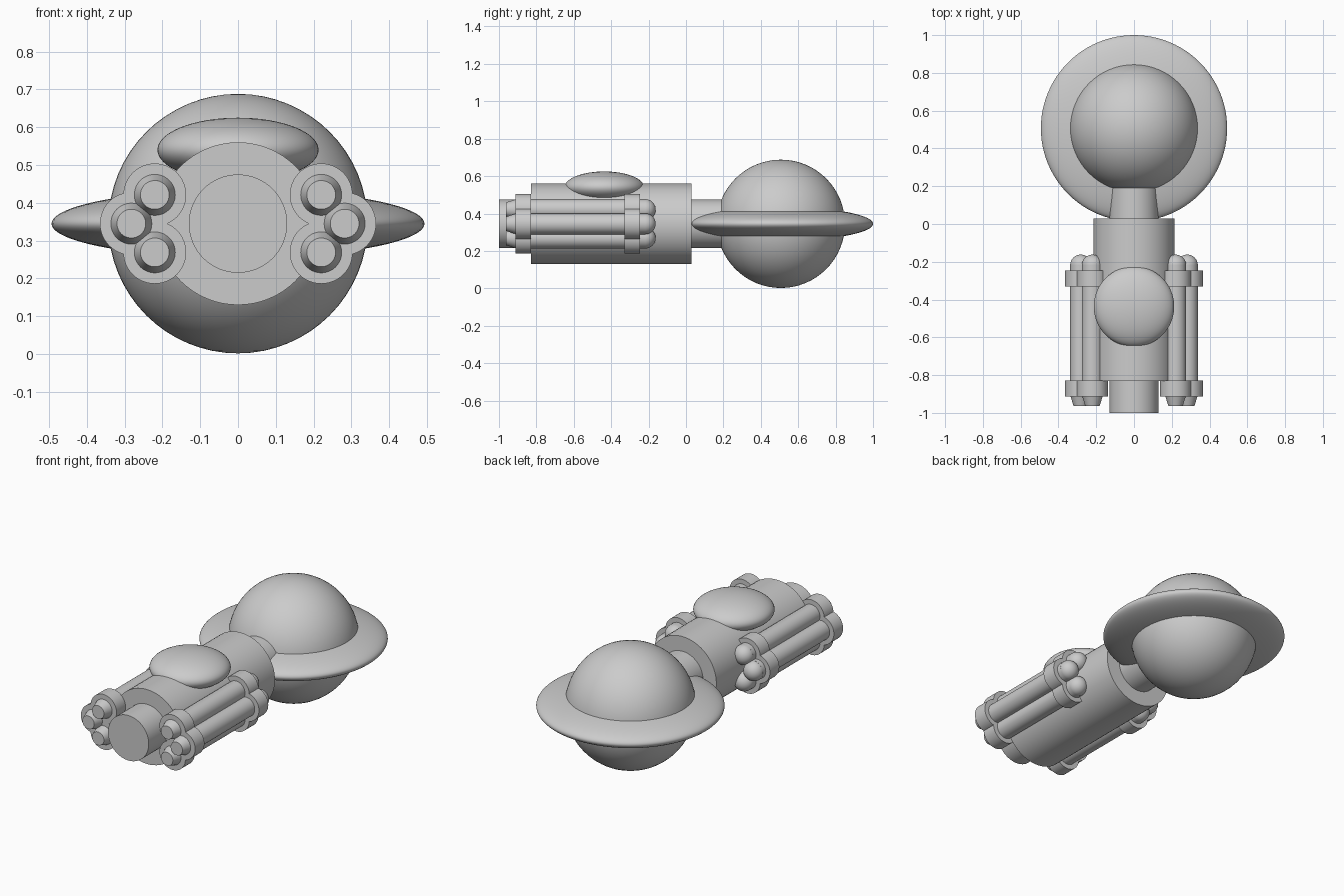
import bpy
from math import pi, radians

cube = bpy.data.objects.get("Cube")
if cube:
    bpy.data.objects.remove(cube, do_unlink=True)

grey = bpy.data.materials.new("plain_grey")
grey.use_nodes = True
grey.diffuse_color = (0.6, 0.6, 0.6, 1)
grey.node_tree.nodes["Principled BSDF"].inputs["Base Color"].default_value = (0.6, 0.6, 0.6, 1)

AXIS_Z = 0.345


def finish(name):
    ob = bpy.context.object
    ob.name = name
    ob.data.materials.append(grey)
    bpy.ops.object.transform_apply(location=False, rotation=True, scale=True)
    bpy.ops.object.shade_smooth_by_angle(angle=radians(30))
    return ob


def rod(name, x, z, y_front, y_back, r_front, r_back=None, sides=48):
    """Round rod or cone lying along y."""
    bpy.ops.mesh.primitive_cone_add(
        vertices=sides, radius1=r_back or r_front, radius2=r_front,
        depth=y_back - y_front, location=(x, (y_front + y_back) / 2, z),
        rotation=(pi / 2, 0, 0))
    return finish(name)


def ball(name, loc, size, segments=64):
    bpy.ops.mesh.primitive_uv_sphere_add(
        segments=segments, ring_count=segments // 2, radius=1, location=loc)
    bpy.context.object.scale = size
    return finish(name)


# Main body, with a core that sticks out in front and joins the globe behind
rod("body", 0, AXIS_Z, -0.83, 0.03, 0.215, sides=64)
rod("core", 0, AXIS_Z, -1.0, 0.3, 0.13, sides=64)

# Globe and the flattened disc around it
ball("globe", (0, 0.507, AXIS_Z), (0.343, 0.343, 0.343))
ball("disc", (0, 0.507, AXIS_Z), (0.493, 0.493, 0.09), 96)

# Flattened dome on top of the body
ball("top_dome", (0, -0.437, 0.54), (0.213, 0.213, 0.085))

# Three tubes on each side
for side, sign in (("left", 1), ("right", -1)):
    for place, x, dz in (("upper", 0.22, 0.076), ("middle", 0.282, 0), ("lower", 0.22, -0.076)):
        x, z = sign * x, AXIS_Z + dz
        label = f"{side}_{place}"
        rod(f"{label}_tube", x, z, -0.85, -0.218, 0.056)
        rod(f"{label}_nozzle", x, z, -0.963, -0.9, 0.038, 0.058)
        rod(f"{label}_front_collar", x, z, -0.912, -0.828, 0.083)
        rod(f"{label}_rear_collar", x, z, -0.33, -0.245, 0.083)
        ball(f"{label}_end_cap", (x, -0.218, z), (0.056, 0.056, 0.056), 32)
